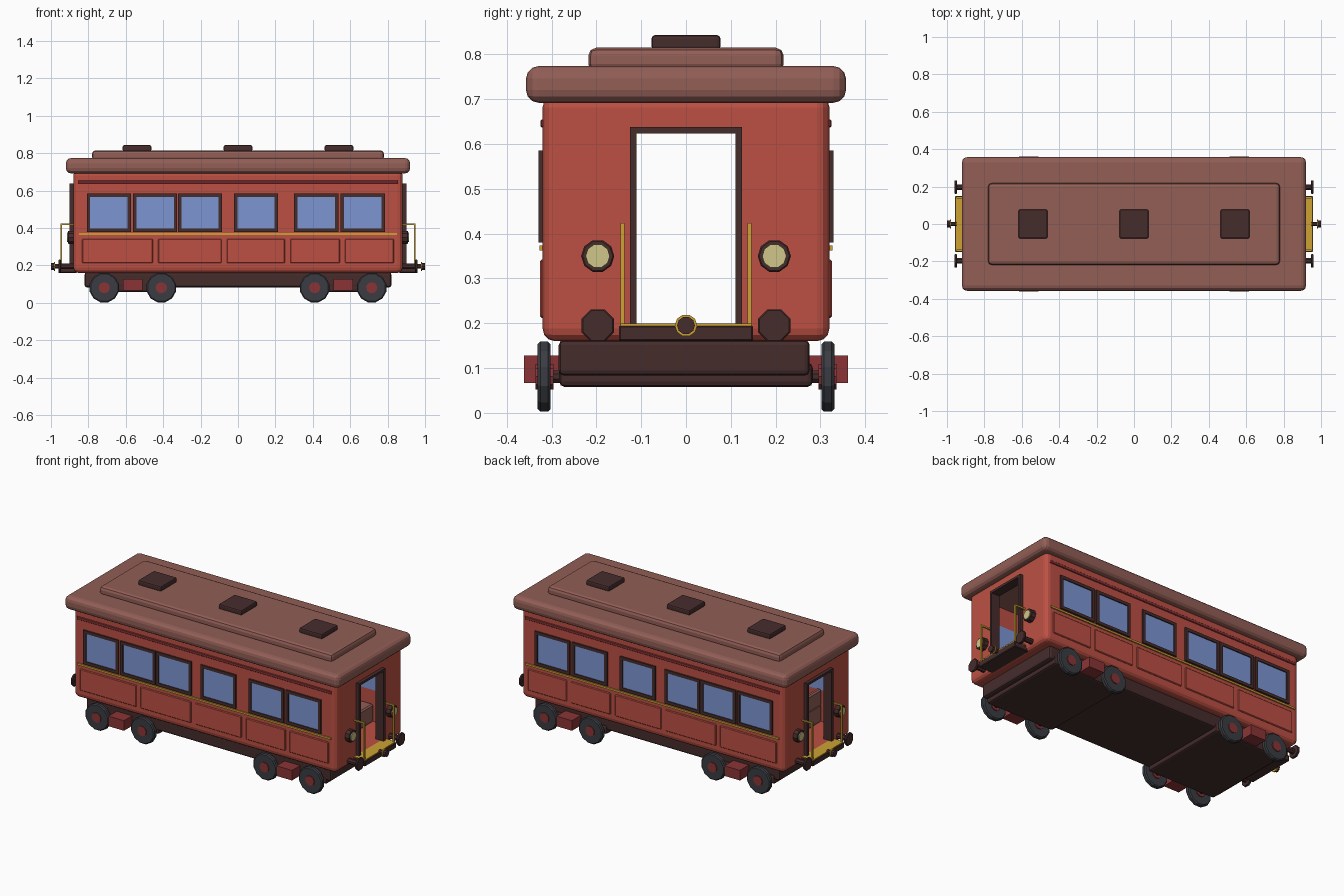
import bpy, bmesh
from math import pi
from mathutils import Matrix, Vector

if "Cube" in bpy.data.objects:
    bpy.data.objects.remove(bpy.data.objects["Cube"], do_unlink=True)


def material(name, rgb):
    lin = [((c / 255 + 0.055) / 1.055) ** 2.4 for c in rgb] + [1]
    m = bpy.data.materials.new(name)
    m.use_nodes = True
    m.diffuse_color = lin
    m.node_tree.nodes["Principled BSDF"].inputs["Base Color"].default_value = lin
    return m


RED = material("carriage red", (188, 80, 67))
BROWN = material("roof brown", (146, 94, 86))
DARK = material("dark brown", (70, 44, 44))
GLASS = material("window blue", (124, 149, 210))
GOLD = material("brass", (205, 162, 52))
LENS = material("lamp cream", (208, 198, 138))
TYRE = material("wheel grey", (58, 60, 66))
HUB = material("hub red", (138, 52, 54))


def finish(name, bm, mat):
    bmesh.ops.recalc_face_normals(bm, faces=bm.faces)
    me = bpy.data.meshes.new(name)
    bm.to_mesh(me)
    bm.free()
    me.materials.append(mat)
    ob = bpy.data.objects.new(name, me)
    bpy.context.scene.collection.objects.link(ob)
    return ob


def box(name, mat, x, y, z, bevel=0.0, segments=2):
    """Box from (low, high) ranges on each axis."""
    bm = bmesh.new()
    bmesh.ops.create_cube(bm, size=1)
    for v in bm.verts:
        v.co = Vector([(r[0] + r[1]) / 2 + c * (r[1] - r[0]) for r, c in zip((x, y, z), v.co)])
    if bevel:
        bmesh.ops.bevel(bm, geom=bm.edges[:], offset=bevel, segments=segments,
                        profile=0.5, affect='EDGES')
    return finish(name, bm, mat)


def disc(name, mat, start, end, radius, sides=12, bevel=0.0):
    """Cylinder between two points."""
    a, b = Vector(start), Vector(end)
    bm = bmesh.new()
    rot = (b - a).to_track_quat('Z', 'Y').to_matrix().to_4x4()
    turn = Matrix.Rotation(pi / sides, 4, 'Z')
    bmesh.ops.create_cone(bm, cap_ends=True, segments=sides, radius1=radius, radius2=radius,
                          depth=(b - a).length,
                          matrix=Matrix.Translation((a + b) / 2) @ rot @ turn)
    if bevel:
        rims = [e for e in bm.edges if any(len(f.verts) == sides for f in e.link_faces)]
        bmesh.ops.bevel(bm, geom=rims, offset=bevel, segments=1, affect='EDGES')
    return finish(name, bm, mat)


def frame(name, mat, axis, u, v, depth, width):
    """Rectangular frame; u runs across, v runs up, depth along the axis."""
    bars = [((u[0], u[0] + width), v), ((u[1] - width, u[1]), v),
            (u, (v[0], v[0] + width)), (u, (v[1] - width, v[1]))]
    for i, (bu, bv) in enumerate(bars):
        x, y = (depth, bu) if axis == 'X' else (bu, depth)
        box(f"{name}_{i}", mat, x, y, bv)


def span(s, a, b):
    return tuple(sorted((s * a, s * b)))


def cut(ob, cutter):
    mod = ob.modifiers.new("cut", 'BOOLEAN')
    mod.object = cutter
    mod.solver = 'EXACT'
    deps = bpy.context.evaluated_depsgraph_get()
    me = bpy.data.meshes.new_from_object(ob.evaluated_get(deps))
    ob.modifiers.clear()
    ob.data = me
    bpy.data.objects.remove(cutter, do_unlink=True)


# Hollow body with a doorway through both ends
body = box("body", RED, (-0.88, 0.88), (-0.32, 0.32), (0.16, 0.71), 0.028, 3)
cut(body, box("cavity", RED, (-0.85, 0.85), (-0.29, 0.29), (0.2, 0.9)))
cut(body, box("doorway", RED, (-1, 1), (-0.112, 0.112), (0.2, 0.627)))

# Roof, raised deck and vents
box("roof", BROWN, (-0.92, 0.92), (-0.357, 0.357), (0.692, 0.774), 0.028, 3)
box("roof_deck", BROWN, (-0.78, 0.78), (-0.218, 0.218), (0.76, 0.815), 0.018, 2)
for x in (-0.54, 0, 0.54):
    box("roof_vent", DARK, (x - 0.077, x + 0.077), (-0.077, 0.077), (0.81, 0.843), 0.008)

# Underframe
box("underframe", DARK, (-0.82, 0.82), (-0.284, 0.276), (0.083, 0.163), 0.012)

# Both long sides
windows = (-0.69, -0.443, -0.203, 0.096, 0.418, 0.667)
panels = ((-0.833, -0.455), (-0.427, -0.088), (-0.06, 0.25), (0.28, 0.545), (0.572, 0.833))
for s in (-1, 1):
    for x in windows:
        box("window_glass", GLASS, (x - 0.102, x + 0.102), span(s, 0.285, 0.323), (0.392, 0.574))
        frame("window_frame", DARK, 'Y', (x - 0.118, x + 0.118), (0.38, 0.585),
              span(s, 0.31, 0.329), 0.018)
    for p in panels:
        box("side_panel", RED, p, span(s, 0.31, 0.326), (0.212, 0.342), 0.004, 1)
    box("waist_strip", GOLD, (-0.85, 0.85), span(s, 0.31, 0.327), (0.362, 0.373))
    box("top_moulding", HUB, (-0.855, 0.855), span(s, 0.31, 0.325), (0.637, 0.655), 0.003, 1)
    # Benches along the inside, clear of the aisle
    for i in range(5):
        x = -0.64 + i * 0.32
        box("bench_seat", BROWN, (x - 0.07, x + 0.07), span(s, 0.13, 0.285), (0.2, 0.31), 0.008, 1)
        box("bench_back", BROWN, (x - 0.07, x - 0.04), span(s, 0.13, 0.285), (0.3, 0.4), 0.008, 1)

# Running gear
for e in (-1, 1):
    box("bogie_frame", DARK, span(e, 0.335, 0.79), (-0.283, 0.283), (0.058, 0.112), 0.012)
    for s in (-1, 1):
        box("bogie_spring_box", HUB, span(e, 0.511, 0.615), span(s, 0.27, 0.362), (0.067, 0.128))
    for x in (0.41, 0.715):
        disc("axle", DARK, (e * x, -0.3, 0.081), (e * x, 0.3, 0.081), 0.015, 8)
        for s in (-1, 1):
            disc("wheel", TYRE, (e * x, s * 0.302, 0.081), (e * x, s * 0.331, 0.081),
                 0.081, 12, 0.006)
            disc("wheel_hub", HUB, (e * x, s * 0.296, 0.081), (e * x, s * 0.336, 0.081), 0.03, 10)

# Both ends: door frame, platform, railings, lamps, buffers and coupler
for e in (-1, 1):
    for s in (-1, 1):
        box("door_post", DARK, span(e, 0.845, 0.9), span(s, 0.11, 0.125), (0.197, 0.638))
        box("rail_post", GOLD, span(e, 0.941, 0.95), span(s, 0.137, 0.146), (0.19, 0.424))
        box("rail_bar", GOLD, span(e, 0.875, 0.95), span(s, 0.137, 0.146), (0.415, 0.424))
        y = s * 0.197
        disc("lamp_case", DARK, (e * 0.87, y, 0.35), (e * 0.909, y, 0.35), 0.037, 10, 0.003)
        disc("lamp_lens", LENS, (e * 0.9, y, 0.35), (e * 0.914, y, 0.35), 0.027, 10)
        disc("buffer_stem", DARK, (e * 0.87, y, 0.195), (e * 0.95, y, 0.195), 0.016, 8)
        disc("buffer_head", DARK, (e * 0.946, y, 0.195), (e * 0.96, y, 0.195), 0.039, 8, 0.003)
    box("door_lintel", DARK, span(e, 0.845, 0.9), (-0.125, 0.125), (0.624, 0.638))
    box("platform", DARK, span(e, 0.86, 0.957), (-0.15, 0.15), (0.16, 0.196), 0.004, 1)
    box("platform_tread", GOLD, span(e, 0.88, 0.955), (-0.146, 0.146), (0.194, 0.2))
    disc("coupler_stem", DARK, (e * 0.95, 0, 0.195), (e * 0.985, 0, 0.195), 0.013, 8)
    disc("coupler_ring", GOLD, (e * 0.978, 0, 0.195), (e * 0.985, 0, 0.195), 0.025, 10)
    disc("coupler_head", DARK, (e * 0.984, 0, 0.195), (e * 1.0, 0, 0.195), 0.02, 10)
